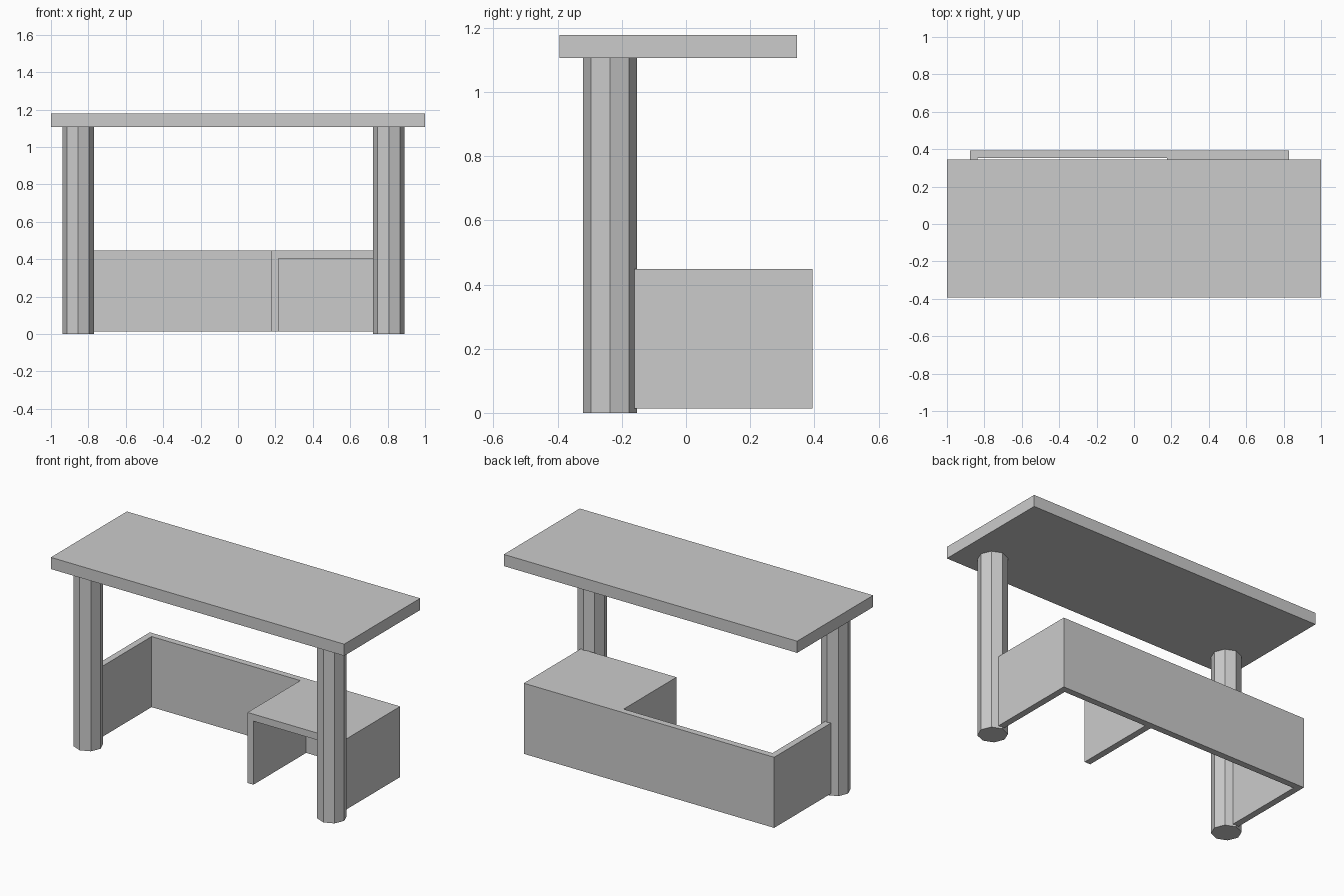
import bpy, bmesh, math

if "Cube" in bpy.data.objects:
    bpy.data.objects.remove(bpy.data.objects["Cube"])

def finish(name, bm):
    bmesh.ops.recalc_face_normals(bm, faces=bm.faces)
    me = bpy.data.meshes.new(name)
    bm.to_mesh(me)
    bm.free()
    ob = bpy.data.objects.new(name, me)
    bpy.context.collection.objects.link(ob)
    return ob

def prism(name, outline, z0, z1):
    """Extrude a plan outline from z0 up to z1."""
    bm = bmesh.new()
    face = bm.faces.new([bm.verts.new((x, y, z0)) for x, y in outline])
    top = bmesh.ops.extrude_face_region(bm, geom=[face])["geom"]
    bmesh.ops.translate(bm, vec=(0, 0, z1 - z0),
                        verts=[v for v in top if isinstance(v, bmesh.types.BMVert)])
    return finish(name, bm)

def rect(x0, x1, y0, y1):
    return [(x0, y0), (x1, y0), (x1, y1), (x0, y1)]

# Tabletop
LEG_TOP = 1.106
prism("tabletop", rect(-1, 1, -0.394, 0.346), LEG_TOP, 1.178)

# Octagonal legs, corners on the axes
R, LEG_Y = 0.084, -0.237
for name, cx in (("left_leg", -0.855), ("right_leg", 0.806)):
    ring = [(cx + R * math.cos(i * math.pi / 4), LEG_Y + R * math.sin(i * math.pi / 4))
            for i in range(8)]
    prism(name, ring, 0, LEG_TOP)

# Lower surround: left side, back panel and cabinet in one piece
X0, X1, Y0, Y1, T = -0.877, 0.83, -0.16, 0.394, 0.04
CAB = 0.177
plan = [(X0, Y0), (X0 + T, Y0), (X0 + T, Y1 - T), (CAB, Y1 - T),
        (CAB, Y0), (X1, Y0), (X1, Y1), (X0, Y1)]
surround = prism("panel_and_cabinet", plan, 0.013, 0.448)

# Hollow the cabinet, open at the front and underneath
cutter = prism("cabinet_hollow", rect(CAB + T, X1 - T, Y0 - 0.1, Y1 - T), -0.1, 0.405)
cutter.hide_render = True
mod = surround.modifiers.new("hollow", 'BOOLEAN')
mod.operation = 'DIFFERENCE'
mod.solver = 'EXACT'
mod.object = cutter
bpy.context.view_layer.objects.active = surround
bpy.ops.object.modifier_apply(modifier=mod.name)
bpy.data.objects.remove(cutter)
